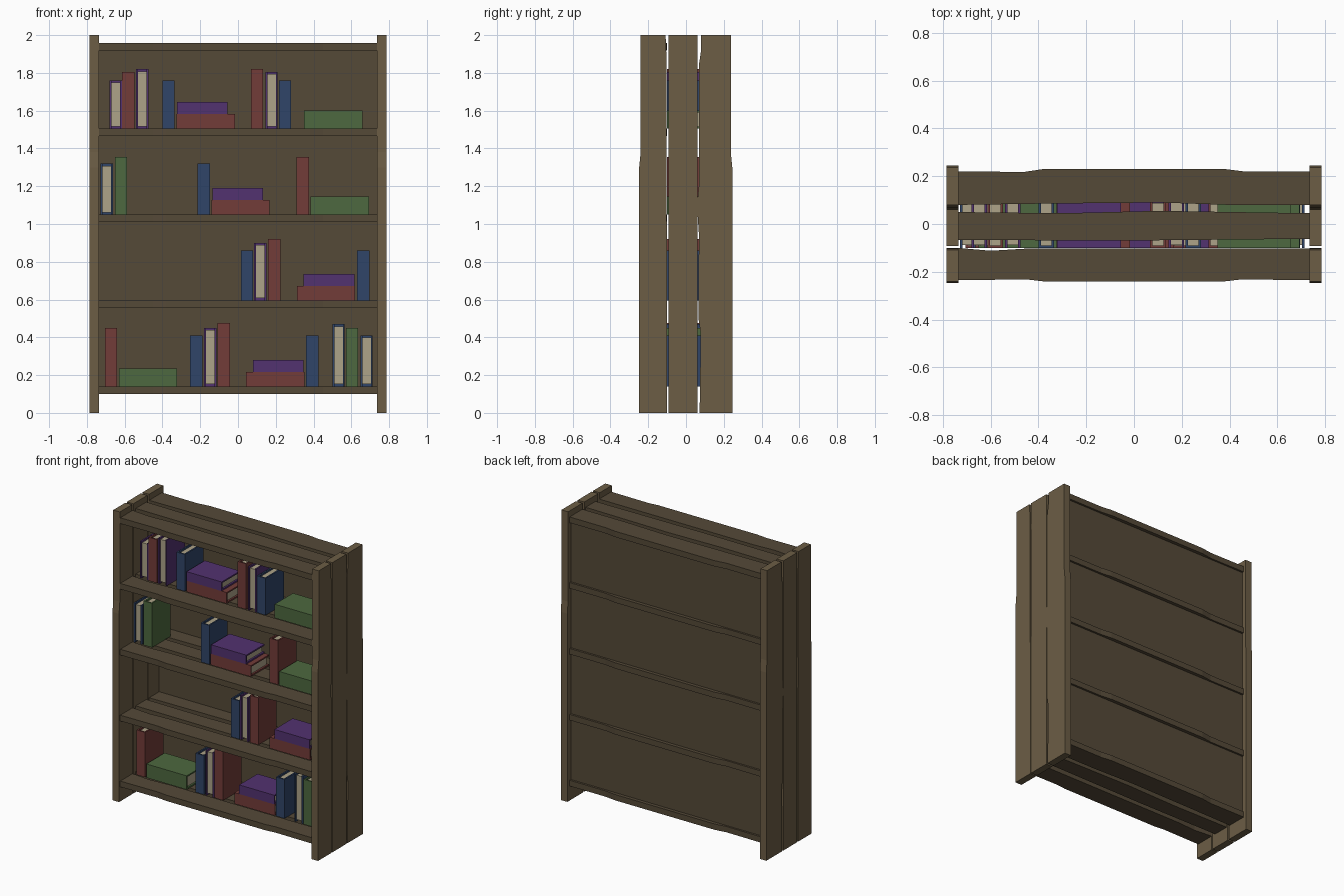
import bpy, bmesh

if "Cube" in bpy.data.objects:
    bpy.data.objects.remove(bpy.data.objects["Cube"])


def material(name, rgb):
    m = bpy.data.materials.new(name)
    m.diffuse_color = (*rgb, 1)
    m.use_nodes = True
    m.node_tree.nodes["Principled BSDF"].inputs["Base Color"].default_value = m.diffuse_color
    return m


SIDE = material("side_wood", (0.15, 0.11, 0.06))
SHELF = material("shelf_wood", (0.09, 0.067, 0.039))
RED = material("red_cover", (0.17, 0.045, 0.04))
PURPLE = material("purple_cover", (0.085, 0.032, 0.16))
BLUE = material("blue_cover", (0.03, 0.06, 0.14))
GREEN = material("green_cover", (0.075, 0.14, 0.05))
PAPER = material("paper", (0.42, 0.37, 0.25))


def finish(name, bm, mat):
    bmesh.ops.recalc_face_normals(bm, faces=bm.faces)
    me = bpy.data.meshes.new(name)
    bm.to_mesh(me)
    bm.free()
    me.materials.append(mat)
    ob = bpy.data.objects.new(name, me)
    bpy.context.collection.objects.link(ob)
    return ob


def boxes(name, mat, spans):
    """One object from several boxes, each (x0, x1, y0, y1, z0, z1)."""
    bm = bmesh.new()
    for x0, x1, y0, y1, z0, z1 in spans:
        vs = bmesh.ops.create_cube(bm, size=1)["verts"]
        for v in vs:
            v.co = (x1 if v.co.x > 0 else x0, y1 if v.co.y > 0 else y0,
                    z1 if v.co.z > 0 else z0)
    return finish(name, bm, mat)


def plank(name, mat, low, high, start, thick, upright):
    """Worn board: two edge lines (along, y), given a thickness."""
    bm = bmesh.new()
    outline = low + high[::-1]
    if upright:
        pts, move = [(start, y, t) for t, y in outline], (thick, 0, 0)
    else:
        pts, move = [(t, y, start) for t, y in outline], (0, 0, thick)
    face = bm.faces.new([bm.verts.new(p) for p in pts])
    ext = bmesh.ops.extrude_face_region(bm, geom=[face], use_keep_orig=True)
    bmesh.ops.translate(bm, vec=move,
                        verts=[g for g in ext["geom"] if isinstance(g, bmesh.types.BMVert)])
    return finish(name, bm, mat)


# Upright side boards, edges listed from floor to top
side_edges = {
    "front": ([(0, -.248), (1.3, -.248), (1.38, -.24), (2, -.24)],
              [(0, -.1), (.95, -.1), (1.08, -.104), (1.85, -.102), (2, -.108)]),
    "middle": ([(0, -.092), (2, -.092)],
               [(0, .06), (2, .06)]),
    "back": ([(0, .072), (.42, .078), (.5, .066), (.95, .068), (1.1, .058),
              (1.2, .068), (1.84, .068), (1.92, .08), (2, .08)],
             [(0, .245), (1.3, .245), (1.38, .237), (2, .237)]),
}
for key, (lo, hi) in side_edges.items():
    for label, x in (("left", -.785), ("right", .735)):
        plank(f"{label}_side_{key}_board", SIDE, lo, hi, x, .05, True)

# Shelves, three boards each
W = .736
shelf_edges = {
    "front": ([(-W, -.235), (-.45, -.232), (-.38, -.24), (.38, -.24), (.45, -.232), (W, -.235)],
              [(-W, -.1), (-.6, -.112), (-.45, -.103), (W, -.103)]),
    "middle": ([(-W, -.066), (-.1, -.07), (W, -.062)],
               [(-W, .05), (-.3, .045), (.1, .055), (W, .045)]),
    "back": ([(-W, .08), (-.4, .085), (.1, .09), (.4, .08), (W, .08)],
             [(-W, .22), (-.46, .218), (-.38, .23), (.38, .23), (.46, .22), (W, .22)]),
}
for i, z in enumerate((.1, .555, 1.01, 1.465, 1.918)):
    for key, (lo, hi) in shelf_edges.items():
        plank(f"shelf_{i + 1}_{key}_board", SHELF, lo, hi, z, .04, False)

# Back panel
boxes("back_panel", SHELF, [(-W, W, .19, .206, .11, 1.945)])

T, IN = .01, .012   # cover thickness, page inset
Y0, Y1 = -.1, .1


def standing(x0, x1, z0, z1, mat, reversed_=False):
    # Spine to the front, or to the back when the book is reversed
    spine = (Y1 - T, Y1) if reversed_ else (Y0, Y0 + T)
    pages = (Y0 + IN, Y1 - T) if reversed_ else (Y0 + T, Y1 - IN)
    boxes("book_cover", mat, [(x0, x0 + T, Y0, Y1, z0, z1), (x1 - T, x1, Y0, Y1, z0, z1),
                              (x0 + T, x1 - T, *spine, z0, z1)])
    boxes("book_pages", PAPER, [(x0 + T, x1 - T, *pages, z0 + IN, z1 - IN)])


def lying(x0, x1, z0, z1, mat):
    boxes("flat_book_cover", mat, [(x0, x1, Y0, Y1, z0, z0 + T), (x0, x1, Y0, Y1, z1 - T, z1),
                                   (x0, x1, Y0, Y0 + T, z0 + T, z1 - T)])
    boxes("flat_book_pages", PAPER, [(x0 + IN, x1 - IN, Y0 + T, Y1 - IN, z0 + T, z1 - T)])


# Standing books per shelf top: left x, top z, cover, reversed
shelves = {
    1.505: [(-.68, 1.76, PURPLE, 1), (-.613, 1.805, RED, 0), (-.54, 1.82, PURPLE, 1),
            (-.4, 1.76, BLUE, 0), (.068, 1.82, RED, 0), (.145, 1.805, PURPLE, 1),
            (.216, 1.76, BLUE, 0)],
    1.05: [(-.728, 1.32, BLUE, 1), (-.652, 1.355, GREEN, 0), (-.214, 1.32, BLUE, 0),
           (.311, 1.355, RED, 0)],
    .595: [(.015, .86, BLUE, 0), (.085, .9, PURPLE, 1), (.16, .92, RED, 0), (.63, .86, BLUE, 0)],
    .14: [(-.705, .45, RED, 0), (-.254, .41, BLUE, 0), (-.18, .45, PURPLE, 1),
          (-.108, .475, RED, 0), (.36, .41, BLUE, 0), (.5, .47, BLUE, 1),
          (.571, .45, GREEN, 0), (.648, .41, BLUE, 1)],
}
for z, books in shelves.items():
    for x, top, mat, rev in books:
        standing(x, x + .065, z, top, mat, rev)

# Stacks of two flat books, and single thick green ones
for x, dx, z in ((-.325, .002, 1.505), (-.14, .005, 1.05), (.312, .036, .595), (.043, .036, .14)):
    lying(x, x + .308, z, z + .077, RED)
    lying(x + dx, x + dx + .268, z + .077, z + .14, PURPLE)
for x, z in ((.35, 1.505), (.385, 1.05), (-.63, .14)):
    lying(x, x + .308, z, z + .095, GREEN)
